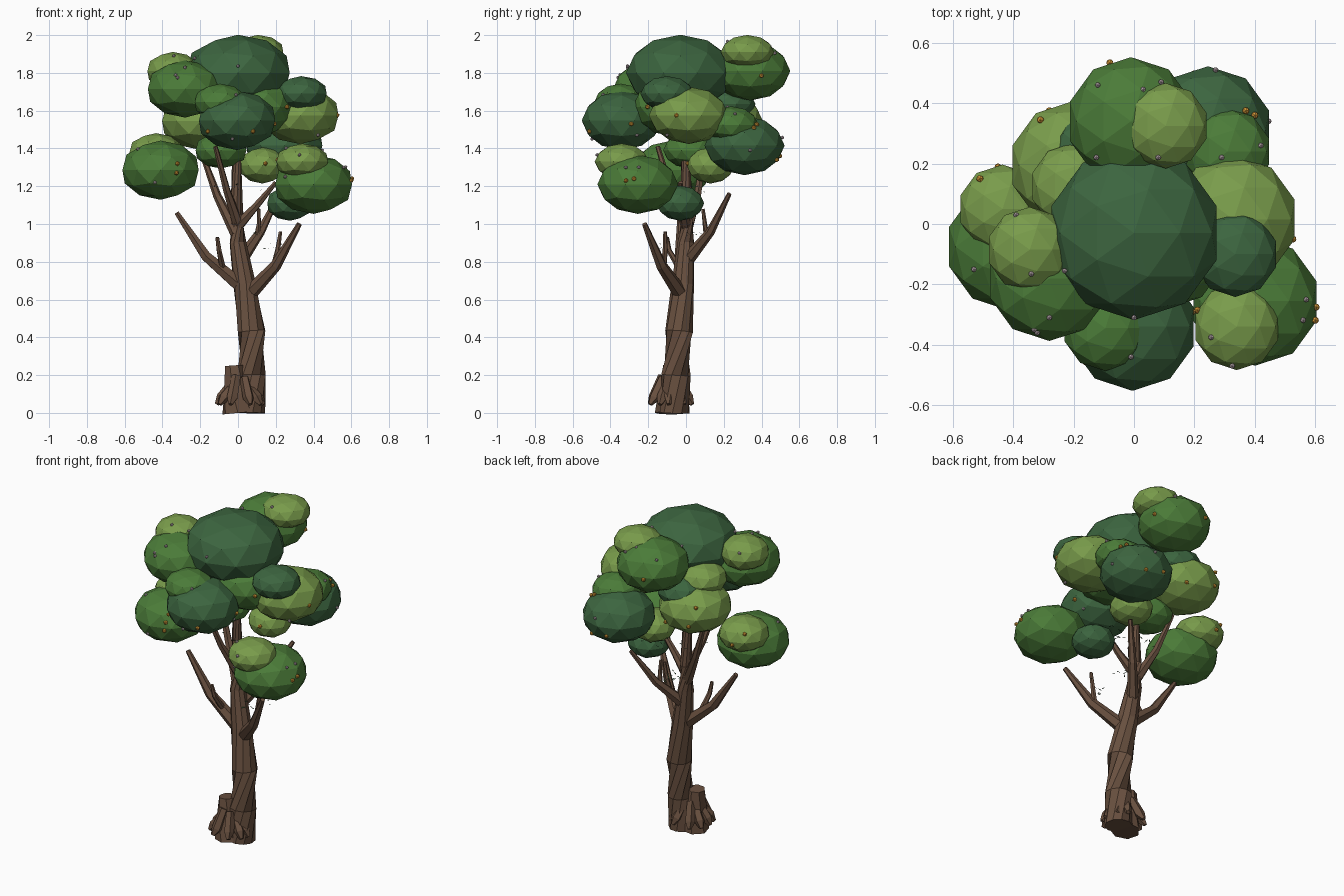
import bpy, bmesh, math, random
from mathutils import Vector, Matrix

random.seed(4)


def material(name, rgb):
    m = bpy.data.materials.new(name)
    m.diffuse_color = (*rgb, 1)
    return m


MATS = {
    "dark": material("dark_leaf", (0.045, 0.13, 0.05)),
    "mid": material("mid_leaf", (0.07, 0.20, 0.04)),
    "light": material("light_leaf", (0.19, 0.33, 0.07)),
    "bark": material("bark", (0.14, 0.08, 0.05)),
    "fruit": material("orange_fruit", (0.70, 0.33, 0.04)),
    "bud": material("pale_bud", (0.52, 0.42, 0.45)),
}


def finish(bm, name, mat):
    bmesh.ops.recalc_face_normals(bm, faces=bm.faces[:])
    me = bpy.data.meshes.new(name)
    bm.to_mesh(me)
    bm.free()
    me.materials.append(MATS[mat])
    ob = bpy.data.objects.new(name, me)
    bpy.context.collection.objects.link(ob)
    return ob


def tube(name, path, sides):
    """Faceted tapering limb; path holds (x, y, z, radius)."""
    bm = bmesh.new()
    pts = [Vector(p[:3]) for p in path]
    rings = []
    for i, p in enumerate(pts):
        d = pts[min(i + 1, len(pts) - 1)] - pts[max(i - 1, 0)]
        q = d.to_track_quat('Z', 'Y')
        r = path[i][3]
        rings.append([bm.verts.new(p + q @ Vector((r * math.cos(a), r * math.sin(a), 0)))
                      for a in (2 * math.pi * k / sides for k in range(sides))])
    for a, b in zip(rings, rings[1:]):
        for k in range(sides):
            n = (k + 1) % sides
            bm.faces.new((a[k], a[n], b[n], b[k]))
    bm.faces.new(rings[0])
    bm.faces.new(rings[-1])
    return finish(bm, name, "bark")


# Trunk
tube("trunk", [(0.065, -0.06, 0.0, 0.08), (0.072, -0.053, 0.2, 0.078),
               (0.072, -0.037, 0.43, 0.074), (0.035, -0.017, 0.68, 0.06),
               (0.0, 0.0, 0.9, 0.045), (-0.006, 0.006, 1.05, 0.036),
               (-0.008, -0.005, 1.42, 0.024)], 10)

# Root flare: a stump beside the trunk and short roots fanned round it
tube("root_stump", [(0.0, -0.08, 0.0, 0.085), (-0.01, -0.08, 0.1, 0.07),
                    (-0.02, -0.075, 0.25, 0.05)], 7)
for i in range(10):
    a = 2 * math.pi * i / 10 + random.uniform(-0.2, 0.2)
    c, s = math.cos(a), math.sin(a)
    tube("root", [(0.012 + 0.05 * c, -0.078 + 0.05 * s, random.uniform(0.13, 0.2), 0.025),
                  (0.012 + 0.10 * c, -0.078 + 0.10 * s, 0.08, 0.03),
                  (0.012 + 0.125 * c, -0.078 + 0.125 * s, 0.045, 0.012)], 5)

# Branches
BRANCHES = [
    [(0.03, -0.02, 0.66, 0.042), (-0.17, -0.03, 0.83, 0.03), (-0.325, -0.03, 1.06, 0.014)],
    [(0.05, -0.02, 0.62, 0.042), (0.20, -0.13, 0.78, 0.03), (0.325, -0.22, 1.0, 0.014)],
    [(0.01, 0.0, 0.80, 0.036), (0.12, 0.13, 0.96, 0.024), (0.22, 0.23, 1.16, 0.012)],
    [(-0.01, 0.0, 0.95, 0.032), (-0.11, 0.06, 1.15, 0.022), (-0.20, 0.10, 1.40, 0.012)],
    [(0.0, 0.0, 1.0, 0.03), (-0.06, -0.08, 1.18, 0.02), (-0.12, -0.15, 1.41, 0.012)],
    [(0.0, 0.0, 0.99, 0.03), (0.10, -0.02, 1.10, 0.02), (0.20, -0.03, 1.22, 0.012)],
    [(0.19, -0.12, 0.77, 0.018), (0.21, -0.11, 0.86, 0.014), (0.225, -0.11, 0.96, 0.01)],
    [(0.10, 0.11, 0.93, 0.016), (0.11, 0.10, 1.0, 0.012), (0.11, 0.09, 1.08, 0.01)],
    [(-0.08, -0.03, 0.76, 0.018), (-0.10, -0.09, 0.86, 0.014), (-0.11, -0.10, 0.93, 0.01)],
]
for b in BRANCHES:
    tube("branch", b, 6)

# Leaf masses: centre, width radius, height radius, shade
BLOBS = [
    ((0.0, -0.03, 1.80), 0.285, 0.200, "dark"),
    ((-0.01, 0.34, 1.81), 0.21, 0.155, "mid"),
    ((0.105, 0.325, 1.91), 0.14, 0.090, "light"),
    ((-0.28, -0.18, 1.715), 0.205, 0.150, "mid"),
    ((-0.345, -0.085, 1.81), 0.14, 0.100, "light"),
    ((-0.41, -0.075, 1.285), 0.21, 0.155, "mid"),
    ((-0.435, 0.05, 1.38), 0.145, 0.100, "light"),
    ((-0.005, -0.34, 1.548), 0.21, 0.155, "dark"),
    ((-0.095, -0.345, 1.645), 0.14, 0.097, "mid"),
    ((0.33, 0.015, 1.575), 0.21, 0.150, "light"),
    ((0.335, -0.10, 1.69), 0.14, 0.092, "dark"),
    ((0.40, -0.255, 1.21), 0.212, 0.155, "mid"),
    ((0.34, -0.34, 1.33), 0.142, 0.095, "light"),
    ((0.245, 0.31, 1.415), 0.21, 0.155, "dark"),
    ((0.31, 0.24, 1.525), 0.142, 0.097, "mid"),
    ((-0.20, 0.195, 1.545), 0.21, 0.150, "light"),
    ((-0.13, 0.225, 1.635), 0.142, 0.092, "dark"),
    ((-0.20, 0.125, 1.69), 0.142, 0.097, "light"),
    ((0.10, -0.07, 1.62), 0.21, 0.155, "mid"),
    ((0.13, 0.13, 1.31), 0.125, 0.095, "light"),
    ((0.275, -0.03, 1.11), 0.125, 0.092, "dark"),
    ((-0.09, 0.02, 1.39), 0.14, 0.095, "mid"),
]
for c, r, h, shade in BLOBS:
    bm = bmesh.new()
    m = Matrix.Translation(c) @ Matrix.Diagonal((r, r, h, 1))
    bmesh.ops.create_icosphere(bm, subdivisions=2, radius=1.01, matrix=m)
    finish(bm, "leaf_mass", shade)


def on_canopy(axis, sign, u, v):
    """Outermost canopy point along an axis at the two other coordinates."""
    o = [i for i in range(3) if i != axis]
    best = None
    for c, r, h, _ in BLOBS:
        rad = (r, r, h)
        t = 1 - ((u - c[o[0]]) / rad[o[0]]) ** 2 - ((v - c[o[1]]) / rad[o[1]]) ** 2
        if t > 0:
            w = c[axis] + sign * rad[axis] * math.sqrt(t) * 0.98
            if best is None or w * sign > best * sign:
                best = w
    if best is None:
        return None
    p = [0, 0, 0]
    p[axis], p[o[0]], p[o[1]] = best, u, v
    return p


def berries(name, mat, radius, spots):
    bm = bmesh.new()
    for axis, sign, pairs in spots:
        for u, v in pairs:
            p = on_canopy(axis, sign, u, v)
            if p:
                bmesh.ops.create_icosphere(bm, subdivisions=1, radius=radius,
                                           matrix=Matrix.Translation(p))
    finish(bm, name, mat)


# Fruit and buds, dropped onto the canopy from the front, sides, back and top
berries("orange_fruit", "fruit", 0.013, [
    (1, -1, [(-0.32, 1.32), (-0.325, 1.27), (-0.16, 1.49), (0.08, 1.49), (0.26, 1.62), (0.145, 1.32), (0.60, 1.23)]),
    (0, 1, [(-0.275, 1.24), (-0.05, 1.575), (-0.29, 1.53), (0.40, 1.785), (0.36, 1.51), (0.48, 1.34)]),
    (1, 1, [(-0.08, 1.80), (-0.28, 1.50), (-0.1, 1.47), (0.2, 1.36), (-0.45, 1.36)]),
    (2, 1, [(-0.31, 0.345), (-0.51, 0.15), (0.37, 0.375), (0.21, -0.285)])])
berries("pale_buds", "bud", 0.010, [
    (2, 1, [(-0.12, 0.46), (0.03, 0.445), (0.09, 0.47), (0.27, 0.51), (-0.125, 0.22), (0.08, 0.22),
            (0.29, 0.22), (0.42, 0.26), (-0.39, 0.03), (-0.34, -0.165), (-0.53, -0.15), (-0.23, -0.155),
            (-0.28, -0.31), (-0.33, -0.35), (0.0, -0.31), (-0.01, -0.44), (0.57, -0.25), (0.255, -0.375), (0.325, -0.47)]),
    (1, -1, [(-0.32, 1.775), (-0.44, 1.22), (0.25, 1.25), (0.56, 1.30), (-0.03, 1.45)]),
    (0, 1, [(-0.26, 1.47), (0.34, 1.39), (-0.1, 1.47)])])

# Sparse tiny leaves hanging between the branches
bm = bmesh.new()
for c in [(0.12, 0.02, 0.95), (0.20, -0.08, 0.88), (0.18, 0.05, 1.17), (-0.06, 0.02, 1.2)]:
    for k in range(9):
        p = Vector(c) + Vector([random.uniform(-0.07, 0.07), random.uniform(-0.07, 0.07), random.uniform(-0.015, 0.015)])
        a = random.uniform(0, 6.28)
        d = Vector((math.cos(a), math.sin(a), random.uniform(-0.4, 0.4))) * 0.013
        s = Vector((-math.sin(a), math.cos(a), 0)) * 0.004
        bm.faces.new([bm.verts.new(q) for q in (p - d, p + s, p + d, p - s)])
finish(bm, "loose_leaves", "dark")
